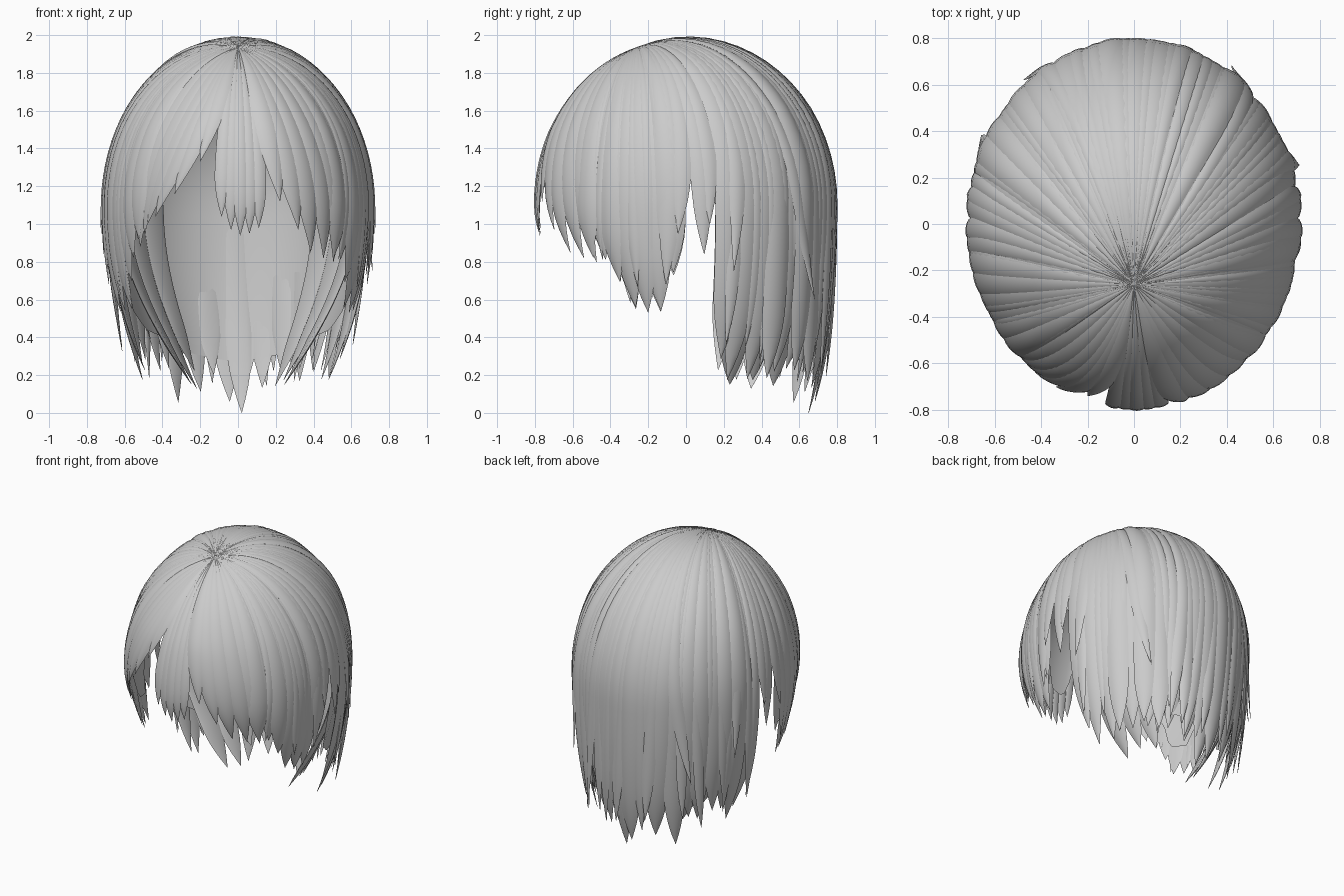
import bpy, bmesh, math, random
from mathutils import Vector

if "Cube" in bpy.data.objects:
    bpy.data.objects.remove(bpy.data.objects["Cube"])
random.seed(4)

hair = bpy.data.materials.new("hair grey")
hair.use_nodes = True
GREY = (0.6, 0.6, 0.6, 1)
hair.diffuse_color = GREY
hair.node_tree.nodes["Principled BSDF"].inputs["Base Color"].default_value = GREY

RX, RY, RZ, WAIST = 0.698, 0.78, 0.885, 1.1   # head ellipsoid
CROWN = Vector((0, -0.26))
DOME = 1.2                                    # path length from crown to waist
# azimuth (0 front, 90 = +x) and height of the hair's lower edge
EDGE = [(-180, .06), (-150, .12), (-135, .2), (-115, .24), (-102, .34), (-99, .9), (-90, 1.08),
        (-84, .8), (-78, .54), (-61, .58), (-56, .8), (-42, 1.0), (-28, 1.18), (-12, 1.36),
        (-8, 1.0), (0, .95), (10, 1.0), (14, 1.2), (30, .95), (40, .85), (56, .8), (61, .58),
        (78, .54), (84, .8), (90, 1.08), (99, .9), (102, .34), (115, .24), (135, .2),
        (150, .12), (180, .06)]


def edge(phi):
    phi = (phi + 180) % 360 - 180
    for (a, za), (b, zb) in zip(EDGE, EDGE[1:]):
        if a <= phi <= b:
            return za + (zb - za) * (phi - a) / (b - a)


def point(phi, s, out=0.0, tuck=0.0):
    """Point on the hair surface at an azimuth and a path length from the crown."""
    p = math.radians(phi)
    rim = Vector((RX * math.sin(p), -RY * math.cos(p)))
    front, back = max(0, math.cos(p)), max(0, -math.cos(p))
    if s < DOME:
        h = CROWN.lerp(rim, math.sin(s / DOME * math.pi / 2))
        up = math.sqrt(max(0, 1 - (h.x / RX) ** 2 - (h.y / RY) ** 2))
        pos = Vector((h.x, h.y, WAIST + RZ * up))
        n = Vector((h.x / RX ** 2, h.y / RY ** 2, up / RZ)).normalized()
    else:
        d = s - DOME
        k = 0.32 + 0.9 * front ** 2 - 0.24 * back ** 2
        h = rim * (1 - k * d * d)
        pos = Vector((h.x * max(0.3, 1 - tuck * d * d), h.y, WAIST - d))
        n = Vector((rim.x / RX ** 2, rim.y / RY ** 2, 0)).normalized()
    return pos + n * out


def length_to(z):
    return DOME + WAIST - z


def lock(bm, phi, tip_phi, z, half, lift=0.0, flick=0.0, tuck=0.0, taper=0.42, rings=24, start=0.01):
    """One lens-shaped strand that runs down the head to a pointed tip."""
    end, rows = length_to(z), []
    for i in range(rings + 1):
        t = i / rings
        s = start + (end - start) * t
        narrow = max(0, (s - end + taper) / taper)
        w = half * (1 - narrow ** 1.9) + 0.05
        mid = phi + (tip_phi - phi) * t ** 2.2
        grow = min(1, s / 0.8)
        fat = 0.0022 * w * grow + 0.002
        base = lift * grow + flick * t ** 6
        ring = [point(mid + w * j / 3, s, base + fat * (1 - (j / 3) ** 2), tuck) for j in range(-3, 4)]
        ring += [point(mid + w * j / 3, s, base - 0.012 * (1 - narrow), tuck) for j in (2, 0, -2)]
        rows.append([bm.verts.new(v) for v in ring])
    n = len(rows[0])
    for a, b in zip(rows, rows[1:]):
        for j in range(n):
            bm.faces.new((a[j], b[j], b[(j + 1) % n], a[(j + 1) % n]))
    bm.faces.new(rows[0])
    bm.faces.new(rows[-1][::-1])


def finish(bm, name):
    bmesh.ops.recalc_face_normals(bm, faces=bm.faces)
    mesh = bpy.data.meshes.new(name)
    bm.to_mesh(mesh)
    bm.free()
    ob = bpy.data.objects.new(name, mesh)
    mesh.materials.append(hair)
    bpy.context.collection.objects.link(ob)
    bpy.ops.object.select_all(action='DESELECT')
    ob.select_set(True)
    bpy.context.view_layer.objects.active = ob
    bpy.ops.object.shade_smooth_by_angle(angle=math.radians(40))


def rnd(a):
    return random.uniform(-a, a)


# Under layer that closes the gaps between strands
bm = bmesh.new()
grid = []
for i in range(120):
    phi = i * 3 - 180
    end = length_to(max(edge(phi), edge(phi - 3), edge(phi + 3)) + 0.2)
    tuck = 0.2 * abs(math.sin(math.radians(phi)))
    path = [0.01 + (end - 0.01) * j / 24 for j in range(25)]
    grid.append([bm.verts.new(point(phi, s, -0.02 * min(1, s / 0.6), tuck)) for s in path])
for a, b in zip(grid, grid[1:] + grid[:1]):
    for j in range(24):
        bm.faces.new((a[j], a[j + 1], b[j + 1], b[j]))
bm.faces.new([col[0] for col in grid])
finish(bm, "under_layer")

# Straight fringe in the middle of the forehead
bm = bmesh.new()
for phi, z in [(-7, 1.04), (-3, .97), (1, .94), (5, .95), (9, .98)]:
    lock(bm, phi, phi, z, 3.2, rnd(.006) + .018, taper=.24)
finish(bm, "fringe")

# Curtain strands swept away from the fringe
for name, rows in [("right_curtain", [(-10, -17, 1.34), (-13, -28, 1.16), (-16, -38, 1.04), (-22, -43, 1.0),
                                      (-29, -46, .95), (-37, -50, .88)]),
                   ("left_curtain", [(13, 18, 1.12), (17, 27, .97), (24, 35, .85), (32, 43, .82), (40, 50, .8)])]:
    bm = bmesh.new()
    for n, (a, b, z) in enumerate(rows):
        lock(bm, a, b, z, 6.5, .02 - .004 * n, taper=.5)
    finish(bm, name)

for side, label in [(1, "left"), (-1, "right")]:
    # Sideburn strands in front of the ear
    bm = bmesh.new()
    for phi in range(47, 84, 6):
        p = side * phi
        lock(bm, p, p + side * 2, edge(p) + rnd(.03), 5.5, .004 + rnd(.008), .0, taper=.3)
        lock(bm, p + 3, p + 3 + rnd(4), edge(p + 3) + .06 + rnd(.06), 2.4, .012, rnd(.02), taper=.3)
    finish(bm, label + "_sideburn")

    # Short strands over the ear
    bm = bmesh.new()
    for phi, tip, z in [(86, 82, .68), (91, 87, .95), (95, 97, .84), (99, 99, 1.0)]:
        lock(bm, side * phi, side * tip, z, 4, .012, .02, taper=.4)
    finish(bm, label + "_ear_strands")

    # Long strands behind the ear, the inner ones tucked in to the nape
    bm = bmesh.new()
    for phi in range(107, 150, 7):
        p = side * phi
        lock(bm, p, p + rnd(2), edge(p) + rnd(.08), 5.5, .008 + rnd(.012), rnd(.05), taper=.36, rings=32)
        lock(bm, p + 4, p + 4 + rnd(5), edge(p) + .1 + rnd(.1), 2.6, .014, rnd(.06), taper=.36, rings=32)
    for phi in (112, 124, 136):
        lock(bm, side * phi, side * (phi + 3), .18 + rnd(.05), 7, -.04, 0, .45, taper=.25, start=1.2)
    finish(bm, label + "_long_strands")

# Broad strands down the back with tips that drift to one side
bm = bmesh.new()
for phi in range(153, 214, 9):
    lock(bm, phi, phi - 5 + rnd(3), edge(phi) + .06 + rnd(.08), 6.5, .005 + rnd(.01), -.04, taper=.36, rings=32)
    lock(bm, phi + 5, phi + rnd(5), edge(phi) + .16 + rnd(.1), 3.4, .012, -.02 + rnd(.04), taper=.36, rings=32)
lock(bm, 183, 178, .0, 6, -.006, -.05, taper=.35, rings=32)
finish(bm, "back_strands")

# Loose curved strands that stand off the surface
bm = bmesh.new()
for phi, tip, z in [(132, 146, .6), (-152, -140, .55), (165, 156, .22), (-112, -118, .7), (112, 108, .75)]:
    lock(bm, phi, tip, z, 3.5, .015, .06, taper=.6, rings=32)
finish(bm, "loose_strands")
